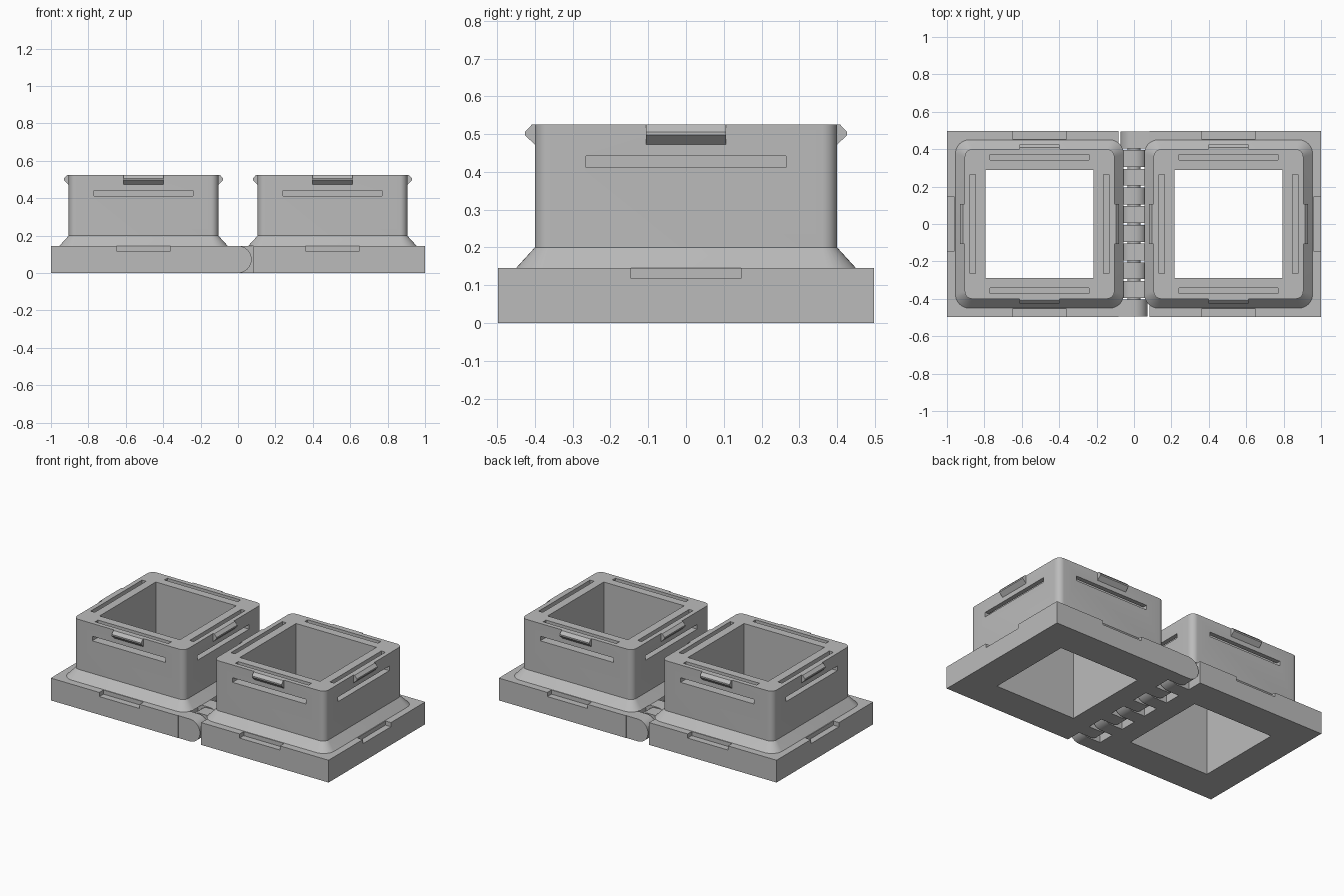
import bpy, bmesh, math
from mathutils import Matrix

if "Cube" in bpy.data.objects:
    bpy.data.objects.remove(bpy.data.objects["Cube"], do_unlink=True)

grey = bpy.data.materials.new("plain grey")
grey.use_nodes = True
grey.diffuse_color = (0.5, 0.5, 0.5, 1)
grey.node_tree.nodes["Principled BSDF"].inputs["Base Color"].default_value = (0.5, 0.5, 0.5, 1)

CENTRE = -0.505      # middle of the first frame along x
BASE_H, SKIRT_H, TOP = 0.145, 0.2, 0.525
HALF_Y = 0.497
HOLE = 0.289
BARREL = 0.0725      # hinge knuckle radius


def finish(name, bm):
    bmesh.ops.recalc_face_normals(bm, faces=bm.faces)
    mesh = bpy.data.meshes.new(name)
    bm.to_mesh(mesh)
    bm.free()
    obj = bpy.data.objects.new(name, mesh)
    bpy.context.collection.objects.link(obj)
    mesh.materials.append(grey)
    return obj


def loft(bm, rings):
    """Closed skin through a list of equal rings of points."""
    loops = [[bm.verts.new(p) for p in ring] for ring in rings]
    n = len(loops[0])
    for a, b in zip(loops, loops[1:]):
        for i in range(n):
            bm.faces.new((a[i], a[(i + 1) % n], b[(i + 1) % n], b[i]))
    bm.faces.new(loops[0])
    bm.faces.new(loops[-1])


def prism(name, profile, y0, y1, turns=0, x=CENTRE):
    """Extrude an (outward, height) profile along y, then turn it by quarters."""
    bm = bmesh.new()
    loft(bm, [[(u, y, w) for u, w in profile] for y in (y0, y1)])
    place = Matrix.Translation((x, 0, 0)) @ Matrix.Rotation(turns * math.pi / 2, 4, 'Z')
    bm.transform(place)
    return finish(name, bm)


def rect(u0, u1, w0, w1):
    return [(u0, w0), (u1, w0), (u1, w1), (u0, w1)]


def rounded_square(half, radius, z, steps=8):
    pts = []
    for k in range(4):
        mid = math.pi / 4 + k * math.pi / 2
        cx = math.copysign(half - radius, math.cos(mid))
        cy = math.copysign(half - radius, math.sin(mid))
        for i in range(steps + 1):
            a = k * math.pi / 2 + i * math.pi / 2 / steps
            pts.append((CENTRE + cx + radius * math.cos(a), cy + radius * math.sin(a), z))
    return pts


def cut(obj, cutter):
    mod = obj.modifiers.new("cut", 'BOOLEAN')
    mod.operation, mod.solver, mod.object = 'DIFFERENCE', 'EXACT', cutter
    bpy.context.view_layer.objects.active = obj
    bpy.ops.object.modifier_apply(modifier=mod.name)
    bpy.data.objects.remove(cutter, do_unlink=True)


def smooth(obj):
    bpy.ops.object.select_all(action='DESELECT')
    obj.select_set(True)
    bpy.context.view_layer.objects.active = obj
    bpy.ops.object.shade_smooth_by_angle(angle=math.radians(30))


parts = []

# Base plate with the square opening and three catch notches
base = prism("base_plate", rect(-1 - CENTRE, -0.083 - CENTRE, 0, BASE_H), -HALF_Y, HALF_Y)
cut(base, prism("hole_cutter", rect(-HOLE, HOLE, -0.1, 1), -HOLE, HOLE))
for k in (1, 2, 3):
    cut(base, prism("notch_cutter", rect(0.455, 0.6, 0.118, 0.2), -0.145, 0.145, k))
parts.append(base)

# Rounded tower with flared skirt, opening and angled strap slots
bm = bmesh.new()
loft(bm, [rounded_square(0.45, 0.075, BASE_H),
          rounded_square(0.4, 0.04, SKIRT_H),
          rounded_square(0.4, 0.04, TOP)])
tower = finish("tower", bm)
cut(tower, prism("hole_cutter", rect(-HOLE, HOLE, -0.1, 1), -HOLE, HOLE))
slot = [(0.342, 0.412), (0.6, 0.412), (0.6, 0.442), (0.371, 0.442), (0.371, 0.7), (0.342, 0.7)]
for k in range(4):
    cut(tower, prism("slot_cutter", slot, -0.264, 0.264, k))
smooth(tower)
parts.append(tower)

# Snap clips near the rim
clip = [(0.398, 0.47), (0.426, 0.497), (0.426, 0.506), (0.408, TOP), (0.398, TOP)]
for k in range(4):
    parts.append(prism("snap_clip", clip, -0.106, 0.106, k))

# Hinge knuckles, every second place along the axis
arc = [(BARREL * math.cos(a), BARREL + BARREL * math.sin(a))
       for a in (math.pi * (i / 16 - 0.5) for i in range(17))]
knuckle = [(-0.083, 0)] + arc + [(-0.083, BASE_H)]
for i in range(5):
    y = -0.5 + 0.2 * i
    obj = prism("hinge_knuckle", knuckle, max(y + 0.005, -HALF_Y), y + 0.095, x=0)
    smooth(obj)
    parts.append(obj)

# Second frame: the same parts turned half way round the hinge
for obj in parts:
    twin = obj.copy()
    twin.name = "left_" + obj.name.split(".")[0]
    obj.name = "right_" + obj.name.split(".")[0]
    twin.rotation_euler.z = math.pi
    bpy.context.collection.objects.link(twin)

# Hinge pin through all the knuckles
pin = [(0.035 * math.cos(t), BARREL + 0.035 * math.sin(t))
       for t in (i * math.pi / 8 for i in range(16))]
smooth(prism("hinge_pin", pin, -0.45, 0.45, x=0))
